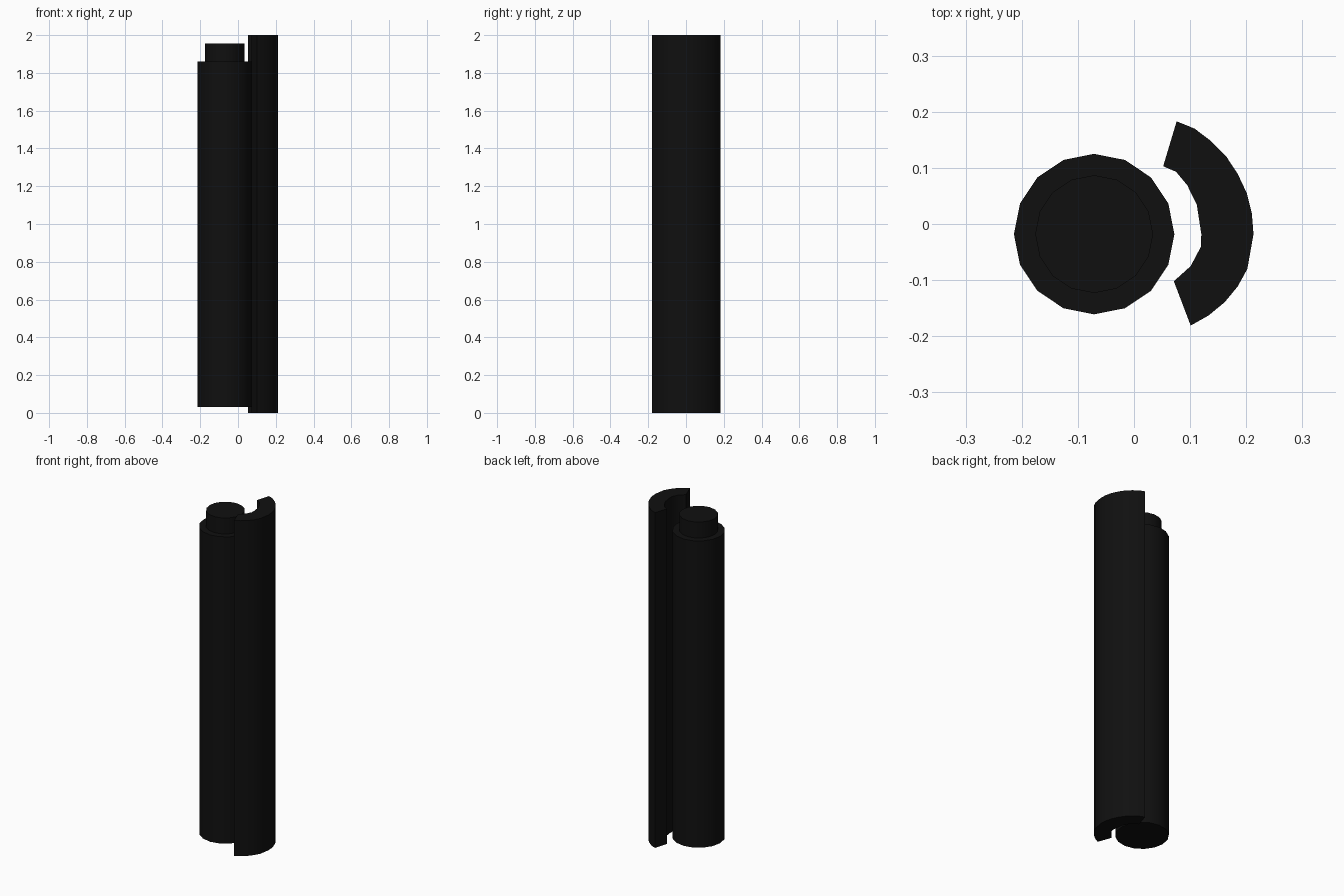
import bpy, bmesh
from math import radians

if "Cube" in bpy.data.objects:
    bpy.data.objects.remove(bpy.data.objects["Cube"])

black = bpy.data.materials.new("black")
black.diffuse_color = (0.005, 0.005, 0.005, 1)
black.use_nodes = True
black.node_tree.nodes["Principled BSDF"].inputs["Base Color"].default_value = black.diffuse_color


def finish(obj):
    obj.data.materials.append(black)
    bpy.ops.object.select_all(action='DESELECT')
    obj.select_set(True)
    bpy.context.view_layer.objects.active = obj
    bpy.ops.object.shade_smooth_by_angle(angle=radians(30))


def cylinder(name, radius, z0, z1):
    bpy.ops.mesh.primitive_cylinder_add(
        vertices=16, radius=radius, depth=z1 - z0,
        location=(-0.071, -0.018, (z0 + z1) / 2))
    obj = bpy.context.object
    obj.name = name
    finish(obj)


# 16-sided rod and the narrower stub on its top
cylinder("rod_body", 0.143, 0.03, 1.86)
cylinder("rod_stub", 0.105, 1.85, 1.955)

# Curved shell: crescent section pulled up the full height
outer = [(0.076, 0.183), (0.108, 0.170), (0.137, 0.148), (0.164, 0.121),
         (0.185, 0.089), (0.201, 0.055), (0.210, 0.019), (0.213, -0.018),
         (0.202, -0.080), (0.185, -0.111), (0.162, -0.139), (0.133, -0.163),
         (0.101, -0.181)]
inner = [(0.071, -0.102), (0.101, -0.075), (0.119, -0.041), (0.120, -0.018),
         (0.112, 0.034), (0.095, 0.069), (0.075, 0.093), (0.052, 0.103)]

bm = bmesh.new()
base = bm.faces.new([bm.verts.new((x, y, 0)) for x, y in outer + inner])
wall = bmesh.ops.extrude_face_region(bm, geom=[base], use_keep_orig=True)
bmesh.ops.translate(bm, vec=(0, 0, 2),
                    verts=[v for v in wall["geom"] if isinstance(v, bmesh.types.BMVert)])
bmesh.ops.recalc_face_normals(bm, faces=bm.faces)
mesh = bpy.data.meshes.new("curved_shell")
bm.to_mesh(mesh)
bm.free()
shell = bpy.data.objects.new("curved_shell", mesh)
bpy.context.collection.objects.link(shell)
finish(shell)
